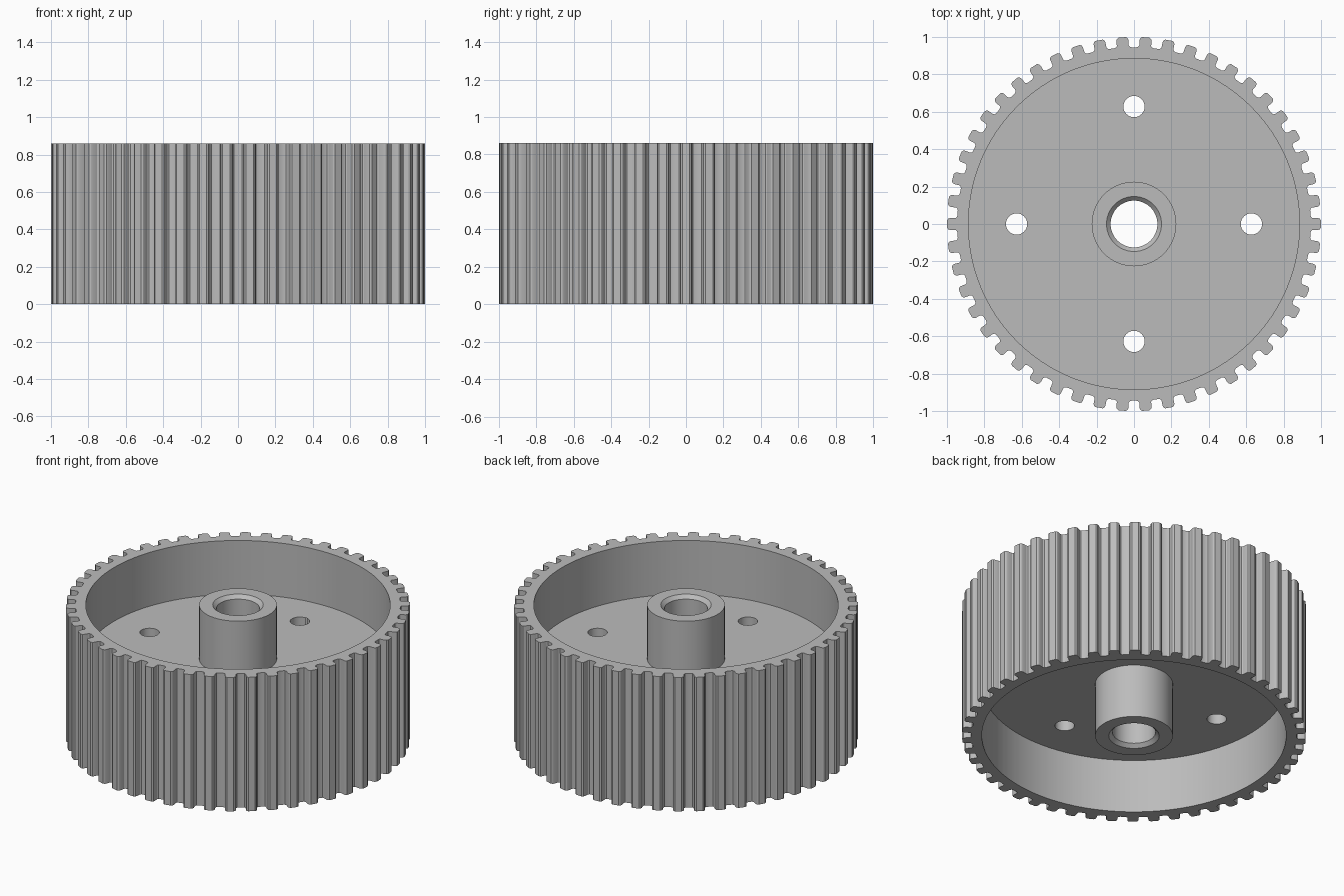
import bpy, bmesh, math

cube = bpy.data.objects.get("Cube")
if cube:
    bpy.data.objects.remove(cube, do_unlink=True)

HEIGHT = 0.86
WEB_LOW, WEB_HIGH = 0.345, 0.515
RIM_INNER, HUB_RADIUS, BORE = 0.885, 0.226, 0.125
TEETH = 50
CHAMFER = 0.022

metal = bpy.data.materials.new("plain grey")
metal.use_nodes = True
grey = (0.5, 0.5, 0.5, 1)
metal.diffuse_color = grey
metal.node_tree.nodes["Principled BSDF"].inputs["Base Color"].default_value = grey


def ring_solid(name, loops):
    """Join closed loops of equal length into a ring-shaped solid."""
    bm = bmesh.new()
    rows = [[bm.verts.new(p) for p in loop] for loop in loops]
    count = len(rows[0])
    for i, row in enumerate(rows):
        following = rows[(i + 1) % len(rows)]
        for j in range(count):
            k = (j + 1) % count
            bm.faces.new((row[j], row[k], following[k], following[j]))
    bmesh.ops.recalc_face_normals(bm, faces=bm.faces)
    mesh = bpy.data.meshes.new(name)
    bm.to_mesh(mesh)
    bm.free()
    obj = bpy.data.objects.new(name, mesh)
    bpy.context.collection.objects.link(obj)
    mesh.materials.append(metal)
    return obj


def polar(radius, angle, z):
    return (radius * math.cos(angle), radius * math.sin(angle), z)


def circle(radius, z, sides=96):
    return [polar(radius, math.tau * i / sides, z) for i in range(sides)]


def smooth(obj):
    bpy.ops.object.select_all(action="DESELECT")
    obj.select_set(True)
    bpy.context.view_layer.objects.active = obj
    bpy.ops.object.shade_smooth_by_angle(angle=math.radians(28))


# Toothed rim: half a tooth as (sideways offset, radius), then mirrored
half = [(0.046, 0.945), (0.037, 0.948), (0.032, 0.955), (0.032, 0.984),
        (0.029, 0.993), (0.020, 1.0)]
tooth = [(-t, r) for t, r in half] + [(t, r) for t, r in reversed(half)]
outline = [(r, math.tau * n / TEETH + t / r) for n in range(TEETH) for t, r in tooth]


def toothed(z):
    return [polar(r, a, z) for r, a in outline]


def inner(z):
    return [polar(RIM_INNER, a, z) for r, a in outline]


rim = ring_solid("toothed_rim", [toothed(0), toothed(HEIGHT), inner(HEIGHT), inner(0)])

# Hub with chamfered bore
profile = [(HUB_RADIUS, 0), (HUB_RADIUS, HEIGHT), (BORE + CHAMFER, HEIGHT),
           (BORE, HEIGHT - CHAMFER), (BORE, CHAMFER), (BORE + CHAMFER, 0)]
hub = ring_solid("hub", [circle(r, z) for r, z in profile])

# Web disc between hub and rim
disc = [(HUB_RADIUS - 0.01, WEB_LOW), (HUB_RADIUS - 0.01, WEB_HIGH),
        (RIM_INNER + 0.01, WEB_HIGH), (RIM_INNER + 0.01, WEB_LOW)]
web = ring_solid("web", [circle(r, z) for r, z in disc])

# Four through holes in the web
for n in range(4):
    x, y, z = polar(0.628, n * math.pi / 2, HEIGHT / 2)
    bpy.ops.mesh.primitive_cylinder_add(vertices=32, radius=0.057, depth=0.5,
                                        location=(x, y, z))
    cutter = bpy.context.object
    cutter.name = "hole_cutter"
    cutter.data.materials.append(metal)
    bpy.context.view_layer.objects.active = web
    cut = web.modifiers.new("hole", "BOOLEAN")
    cut.operation = "DIFFERENCE"
    cut.solver = "EXACT"
    cut.object = cutter
    bpy.ops.object.modifier_apply(modifier=cut.name)
    bpy.data.objects.remove(cutter, do_unlink=True)

for part in (rim, hub, web):
    smooth(part)
